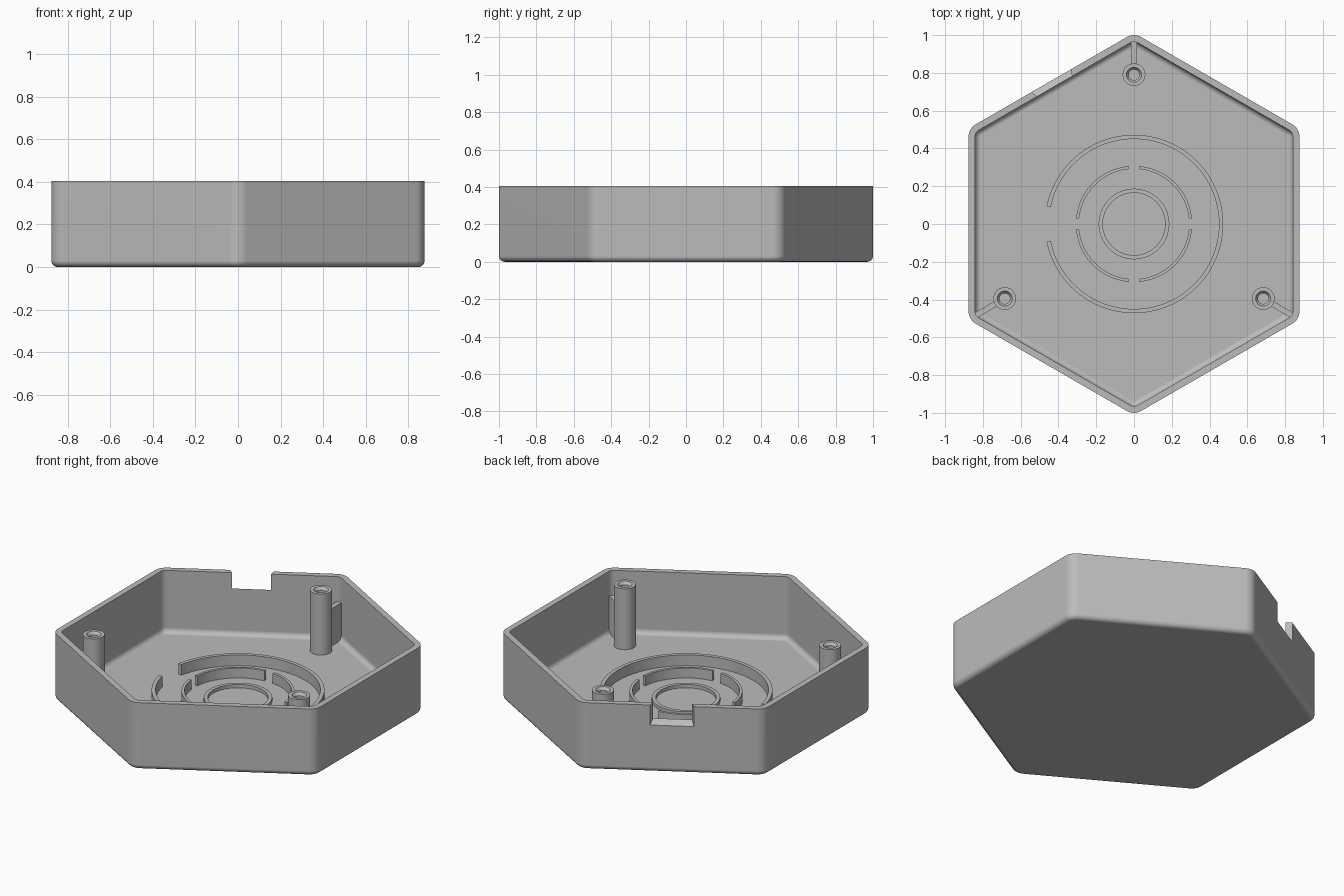
import bpy, bmesh, math
from mathutils import Matrix, Vector

if "Cube" in bpy.data.objects:
    bpy.data.objects.remove(bpy.data.objects["Cube"])

HEIGHT, FLOOR, WALL = 0.405, 0.03, 0.035
APOTHEM, CORNER, FILLET = 0.876, 0.075, 0.03

grey = bpy.data.materials.new("plain_grey")
grey.use_nodes = True
grey.diffuse_color = (0.5, 0.5, 0.5, 1)
grey.node_tree.nodes["Principled BSDF"].inputs["Base Color"].default_value = (0.5, 0.5, 0.5, 1)


def make_object(name, bm):
    bmesh.ops.recalc_face_normals(bm, faces=bm.faces)
    mesh = bpy.data.meshes.new(name)
    bm.to_mesh(mesh)
    bm.free()
    mesh.materials.append(grey)
    obj = bpy.data.objects.new(name, mesh)
    bpy.context.collection.objects.link(obj)
    return obj


def smooth(obj):
    bpy.ops.object.select_all(action='DESELECT')
    obj.select_set(True)
    bpy.context.view_layer.objects.active = obj
    bpy.ops.object.shade_smooth_by_angle(angle=math.radians(32))
    weighted = obj.modifiers.new("even_shading", 'WEIGHTED_NORMAL')
    weighted.keep_sharp = True


def bridge(bm, a, b, closed=True):
    n = len(a)
    for i in range(n if closed else n - 1):
        j = (i + 1) % n
        bm.faces.new((a[i], a[j], b[j], b[i]))


def loft(name, loops):
    """Skin a stack of closed loops and cap both ends."""
    bm = bmesh.new()
    rings = [[bm.verts.new(p) for p in loop] for loop in loops]
    for a, b in zip(rings, rings[1:]):
        bridge(bm, a, b)
    bm.faces.new(rings[0])
    bm.faces.new(rings[-1])
    return make_object(name, bm)


def rounded_hexagon(inset, z, steps=7):
    radius = CORNER - inset
    centre = (APOTHEM - CORNER) / math.cos(math.pi / 6)
    points = []
    for k in range(6):
        mid = math.radians(30 + 60 * k)
        for s in range(steps + 1):
            a = mid + math.radians(60) * (s / steps - 0.5)
            points.append((centre * math.cos(mid) + radius * math.cos(a),
                           centre * math.sin(mid) + radius * math.sin(a), z))
    return points


def circle(radius, z, sides=40):
    return [(radius * math.cos(math.tau * i / sides),
             radius * math.sin(math.tau * i / sides), z) for i in range(sides)]


def arc_wall(name, inner, outer, top, start, end):
    """Upright curved wall; a full turn makes a closed ring."""
    full = end - start >= 360
    steps = max(8, round((end - start) / 4))
    bm = bmesh.new()
    sections = []
    for i in range(steps if full else steps + 1):
        a = math.radians(start + (end - start) * i / steps)
        sections.append([bm.verts.new((r * math.cos(a), r * math.sin(a), z))
                         for r, z in ((inner, FLOOR - 0.01), (outer, FLOOR - 0.01),
                                      (outer, top), (inner, top))])
    for a, b in zip(sections, sections[1:]):
        bridge(bm, a, b)
    if full:
        bridge(bm, sections[-1], sections[0])
    else:
        bm.faces.new(sections[0])
        bm.faces.new(sections[-1])
    smooth(make_object(name, bm))


# Hexagonal tray: outer fillet, rim, inner wall, inner fillet, floor
quarter = [math.radians(15 * i) for i in range(7)]
profile = [(FILLET * (1 - math.sin(a)), FILLET * (1 - math.cos(a))) for a in quarter]
profile += [(0, HEIGHT), (WALL, HEIGHT)]
profile += [(WALL + FILLET * (1 - math.cos(a)), FLOOR + FILLET * (1 - math.sin(a)))
            for a in quarter]
tray = loft("tray", [rounded_hexagon(d, z) for d, z in profile])

# Tapered cable notch in the rim of the back right wall
sections = []
for y, half, bottom in ((APOTHEM - 0.08, 0.085, 0.355), (APOTHEM - WALL, 0.107, 0.31),
                        (APOTHEM, 0.12, 0.285), (APOTHEM + 0.05, 0.12, 0.285)):
    sections.append([(-half, y, bottom), (half, y, bottom), (half, y, 0.5), (-half, y, 0.5)])
cutter = loft("notch_cutter", sections)
cutter.data.transform(Matrix.Rotation(math.radians(30), 4, 'Z'))
cutter.hide_render = True
cutter.hide_set(True)
cut = tray.modifiers.new("notch", 'BOOLEAN')
cut.operation = 'DIFFERENCE'
cut.solver = 'EXACT'
cut.object = cutter
bpy.context.view_layer.update()
evaluated = tray.evaluated_get(bpy.context.evaluated_depsgraph_get())
tray.data = bpy.data.meshes.new_from_object(evaluated)
tray.modifiers.clear()
bpy.data.objects.remove(cutter)
smooth(tray)

# Screw posts, each with a countersunk hole and a rib to the corner
post_profile = [(0.06, FLOOR - 0.01), (0.06, 0.397), (0.04, 0.397),
                (0.028, 0.38), (0.028, 0.06)]
for label, angle in (("back", 90), ("front_right", 210), ("front_left", 330)):
    turn = Matrix.Rotation(math.radians(angle), 4, 'Z')
    post = loft(label + "_post", [circle(r, z) for r, z in post_profile])
    post.data.transform(turn @ Matrix.Translation((0.79, 0, 0)))
    smooth(post)
    bm = bmesh.new()
    bmesh.ops.create_cube(bm, size=1)
    bmesh.ops.scale(bm, vec=Vector((0.137, 0.03, 0.235)), verts=bm.verts)
    bmesh.ops.translate(bm, vec=Vector((0.906, 0, 0.1375)), verts=bm.verts)
    bmesh.ops.transform(bm, matrix=turn, verts=bm.verts)
    make_object(label + "_rib", bm)

# Concentric locating rings on the floor
arc_wall("outer_ring", 0.45, 0.472, 0.095, -168.5, 168.5)
for i in range(4):
    arc_wall("middle_ring_%d" % (i + 1), 0.292, 0.308, 0.09, 90 * i + 5.5, 90 * i + 84.5)
arc_wall("inner_ring", 0.165, 0.187, 0.05, 0, 360)
